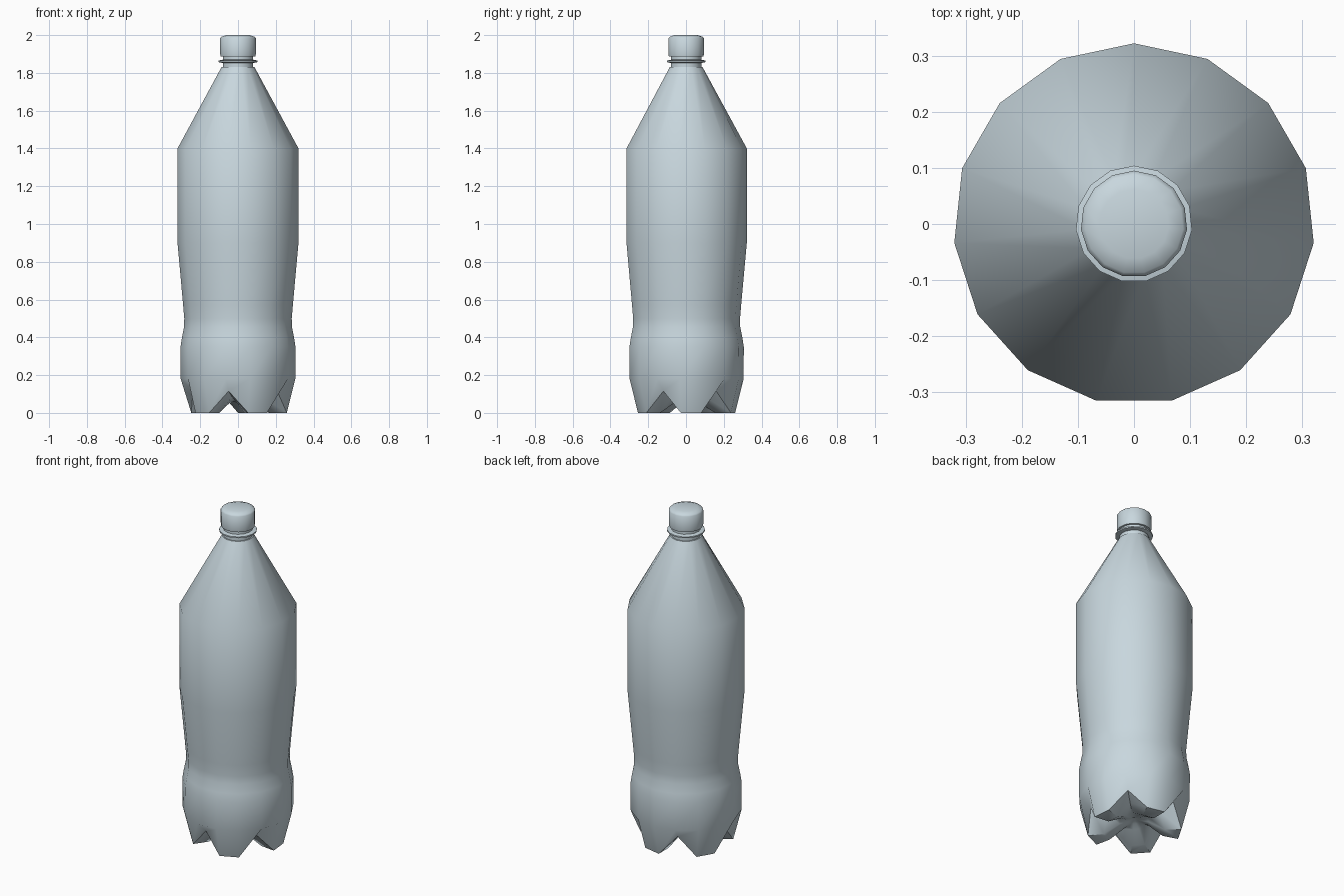
import bpy, bmesh, math

if "Cube" in bpy.data.objects:
    bpy.data.objects.remove(bpy.data.objects["Cube"])

N = 15                      # sides around the bottle
START = math.radians(90)    # one corner points to the back

mat = bpy.data.materials.new("pale blue grey plastic")
mat.diffuse_color = (0.58, 0.68, 0.73, 1)
mat.use_nodes = True
mat.node_tree.nodes["Principled BSDF"].inputs["Base Color"].default_value = mat.diffuse_color


def is_valley(k):
    """Every third corner is a groove between two feet."""
    return k % 3 == 1


def lathe(name, rings, cap_start=None, cap_end=None, angle=40):
    """Join rings of N corners. A ring is (r, z) or ((foot r, z), (valley r, z))."""
    bm = bmesh.new()
    loops = []
    for ring in rings:
        loop = []
        for k in range(N):
            a = START + k * math.tau / N
            r, z = (ring[1] if is_valley(k) else ring[0]) if isinstance(ring[0], tuple) else ring
            loop.append(bm.verts.new((r * math.cos(a), r * math.sin(a), z)))
        loops.append(loop)
    for lo, hi in zip(loops, loops[1:]):
        for k in range(N):
            j = (k + 1) % N
            bm.faces.new((lo[k], lo[j], hi[j], hi[k]))
    for loop, z in ((loops[0], cap_start), (loops[-1], cap_end)):
        if z is not None:
            c = bm.verts.new((0, 0, z))
            for k in range(N):
                bm.faces.new((loop[k], loop[(k + 1) % N], c))
    bmesh.ops.recalc_face_normals(bm, faces=bm.faces)
    me = bpy.data.meshes.new(name)
    bm.to_mesh(me)
    bm.free()
    me.materials.append(mat)
    ob = bpy.data.objects.new(name, me)
    bpy.context.collection.objects.link(ob)
    bpy.ops.object.select_all(action='DESELECT')
    ob.select_set(True)
    bpy.context.view_layer.objects.active = ob
    bpy.ops.object.shade_smooth_by_angle(angle=math.radians(angle))
    return ob


# bottle body: five-footed base, waist, barrel, shoulder and neck
lathe("bottle_body", [
    (0.035, 0.06),
    ((0.08, 0.05), (0.08, 0.065)),
    ((0.17, 0.0), (0.15, 0.085)),
    ((0.26, 0.0), (0.24, 0.115)),
    ((0.305, 0.18), (0.305, 0.18)),
    (0.306, 0.35), (0.298, 0.40), (0.287, 0.455), (0.286, 0.50), (0.292, 0.57),
    (0.322, 0.90), (0.322, 1.40),
    (0.088, 1.83), (0.081, 1.83), (0.081, 1.89),
], cap_start=0.075, cap_end=1.89)

# thin ring under the cap
lathe("neck_ring", [(0.08, 1.852), (0.104, 1.857), (0.104, 1.865), (0.08, 1.870)],
      cap_start=1.852, cap_end=1.870)

# screw cap with a rounded top
lathe("screw_cap", [(0.093, 1.888), (0.095, 1.90), (0.095, 1.983), (0.088, 1.991), (0.062, 2.0)],
      cap_start=1.888, cap_end=2.0, angle=60)
